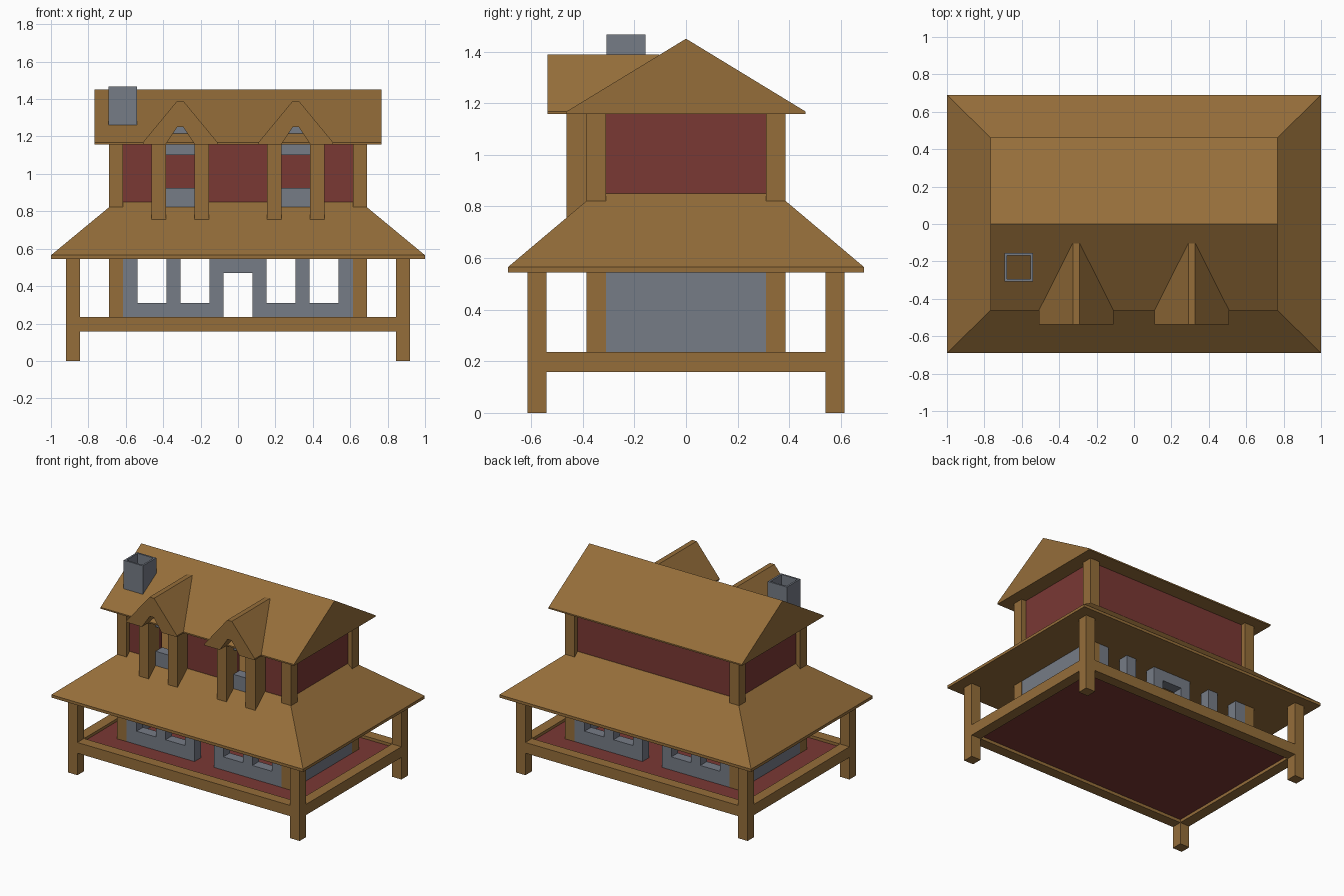
import bpy, bmesh

if "Cube" in bpy.data.objects:
    bpy.data.objects.remove(bpy.data.objects["Cube"])


def material(name, rgb):
    m = bpy.data.materials.new(name)
    m.diffuse_color = (*rgb, 1)
    m.use_nodes = True
    m.node_tree.nodes["Principled BSDF"].inputs["Base Color"].default_value = m.diffuse_color
    return m


WOOD = material("brown_wood", (0.30, 0.155, 0.042))
STONE = material("grey_stone", (0.180, 0.200, 0.240))
RED = material("dark_red", (0.195, 0.040, 0.034))


def finish(name, bm, mat):
    bmesh.ops.recalc_face_normals(bm, faces=bm.faces)
    me = bpy.data.meshes.new(name)
    bm.to_mesh(me)
    bm.free()
    me.materials.append(mat)
    ob = bpy.data.objects.new(name, me)
    bpy.context.collection.objects.link(ob)
    return ob


def boxes(name, mat, *bounds):
    """One object from boxes given as (x0, x1, y0, y1, z0, z1)."""
    bm = bmesh.new()
    for x0, x1, y0, y1, z0, z1 in bounds:
        vs = bmesh.ops.create_cube(bm, size=1)["verts"]
        for v in vs:
            v.co = (x0 if v.co.x < 0 else x1,
                    y0 if v.co.y < 0 else y1,
                    z0 if v.co.z < 0 else z1)
    return finish(name, bm, mat)


def prism(name, mat, profile, start, end, axis):
    """Extrude a (side, z) profile along the x or y axis."""
    bm = bmesh.new()

    def put(t, s, z):
        return bm.verts.new((t, s, z) if axis == "x" else (s, t, z))
    a = [put(start, *p) for p in profile]
    b = [put(end, *p) for p in profile]
    bm.faces.new(a)
    bm.faces.new(b)
    for i in range(len(a)):
        j = (i + 1) % len(a)
        bm.faces.new((a[i], a[j], b[j], b[i]))
    return finish(name, bm, mat)


def rings(name, mat, levels):
    """Solid from stacked rectangles (half x, half y, z)."""
    bm = bmesh.new()
    loops = [[bm.verts.new((sx * hx, sy * hy, z))
              for sx, sy in ((-1, -1), (1, -1), (1, 1), (-1, 1))]
             for hx, hy, z in levels]
    bm.faces.new(loops[0])
    bm.faces.new(loops[-1])
    for a, b in zip(loops, loops[1:]):
        for i in range(4):
            j = (i + 1) % 4
            bm.faces.new((a[i], a[j], b[j], b[i]))
    return finish(name, bm, mat)


def span(s, a, b):
    return (a, b) if s > 0 else (-b, -a)


# Deck: red floor, wooden frame and porch posts
boxes("deck_floor", RED, (-0.86, 0.86, -0.55, 0.55, 0.18, 0.215))
for s in (-1, 1):
    boxes("deck_beam_long", WOOD, (-0.845, 0.845, *span(s, 0.54, 0.615), 0.158, 0.235))
    boxes("deck_beam_short", WOOD, (*span(s, 0.845, 0.92), -0.54, 0.54, 0.158, 0.235))
    for t in (-1, 1):
        boxes("porch_post", WOOD, (*span(s, 0.845, 0.92), *span(t, 0.54, 0.615), 0, 0.555))
        boxes("house_post", WOOD, (*span(s, 0.615, 0.69), *span(t, 0.31, 0.385), 0.2, 1.17))

# Ground floor stone walls with windows and door openings
for s in (-1, 1):
    y = span(s, 0.31, 0.384)
    parts = [(-0.077, 0.077, *y, 0.47, 0.555)]
    for t in (-1, 1):
        for a, b in ((0.077, 0.153), (0.307, 0.383), (0.537, 0.615)):
            parts.append((*span(t, a, b), *y, 0.2, 0.555))
        for a, b in ((0.153, 0.307), (0.383, 0.537)):
            parts.append((*span(t, a, b), *y, 0.2, 0.31))
    boxes("stone_wall_long", STONE, *parts)
    boxes("stone_wall_side", STONE, (*span(s, 0.615, 0.689), -0.31, 0.31, 0.2, 0.555))

# Porch roof skirt
rings("porch_roof", WOOD, [(1, 0.69, 0.545), (1, 0.69, 0.565), (0.655, 0.352, 0.85)])

# Upper floor red walls, front one open behind the dormers
for s in (-1, 1):
    boxes("upper_wall_side", RED, (*span(s, 0.615, 0.655), -0.31, 0.31, 0.8, 1.165))
boxes("upper_wall_back", RED, (-0.62, 0.62, 0.312, 0.35, 0.8, 1.165))
boxes("upper_wall_front", RED, *[(a, b, -0.35, -0.312, 0.8, 1.165)
      for a, b in ((-0.62, -0.385), (-0.232, 0.232), (0.385, 0.62))])

# Main gable roof
prism("main_roof", WOOD, [(-0.463, 1.158), (-0.463, 1.168), (0, 1.45),
                          (0.463, 1.168), (0.463, 1.158)], -0.768, 0.768, "x")

# Dormers: posts, stone sill and gable, thick roof
for c in (-0.309, 0.309):
    for s in (-1, 1):
        a, b = span(s, 0.076, 0.153)
        prism("dormer_post", WOOD, [(-0.463, 0.74), (-0.345, 0.8), (-0.345, 1.18),
                                    (-0.463, 1.18)], c + a, c + b, "x")
    boxes("dormer_sill", STONE, (c - 0.076, c + 0.076, -0.385, -0.31, 0.8, 0.925))
    prism("dormer_gable", STONE, [(c - 0.076, 1.1), (c + 0.076, 1.1), (c + 0.076, 1.17),
                                  (c + 0.016, 1.255), (c - 0.016, 1.255),
                                  (c - 0.076, 1.17)], -0.385, -0.31, "y")
    half = [(0.016, 1.25), (0.078, 1.158), (0.2, 1.158), (0.2, 1.168), (0.018, 1.388)]
    prism("dormer_roof", WOOD, [(c + x, z) for x, z in half] +
          [(c - x, z) for x, z in reversed(half)], -0.537, -0.105, "y")

# Hollow chimney
X0, X1, Y0, Y1, T = -0.692, -0.54, -0.308, -0.156, 0.013
boxes("chimney", STONE,
      (X0, X1, Y0, Y0 + T, 1.2, 1.467), (X0, X1, Y1 - T, Y1, 1.2, 1.467),
      (X0, X0 + T, Y0 + T, Y1 - T, 1.2, 1.467), (X1 - T, X1, Y0 + T, Y1 - T, 1.2, 1.467))
